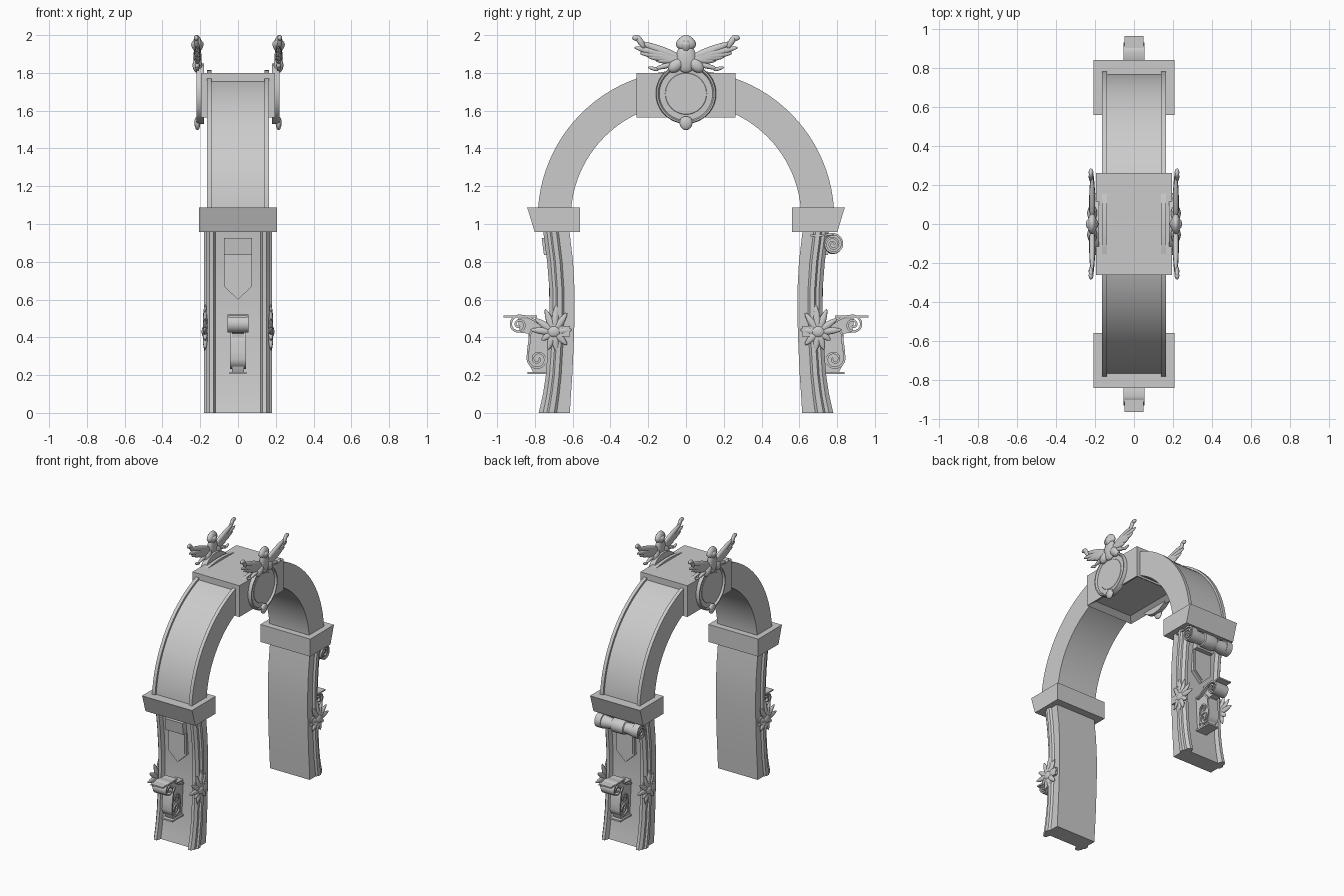
import bpy, bmesh
from math import sin, cos, pi, radians, atan2
from mathutils import Matrix, Vector

if "Cube" in bpy.data.objects:
    bpy.data.objects.remove(bpy.data.objects["Cube"])


def finish(name, bm, angle=35):
    bmesh.ops.recalc_face_normals(bm, faces=bm.faces)
    me = bpy.data.meshes.new(name)
    bm.to_mesh(me)
    bm.free()
    me.shade_smooth()
    me.set_sharp_from_angle(angle=radians(angle))
    ob = bpy.data.objects.new(name, me)
    bpy.context.collection.objects.link(ob)
    return ob


def loft(name, rings):
    """Skin closed cross-sections and cap both ends."""
    bm = bmesh.new()
    rows = [[bm.verts.new(p) for p in r] for r in rings]
    n = len(rows[0])
    for a, b in zip(rows, rows[1:]):
        for i in range(n):
            bm.faces.new((a[i], a[(i + 1) % n], b[(i + 1) % n], b[i]))
    bm.faces.new(rows[0])
    bm.faces.new(rows[-1])
    return finish(name, bm)


def prism_x(name, pts, x0, x1, sy=1):
    """Outline in (outward y, z), extruded along x."""
    return loft(name, [[(x, sy * u, z) for u, z in pts] for x in (x0, x1)])


def prism_y(name, pts, y0, y1, sy=1):
    """Outline in (x, z), extruded along y."""
    return loft(name, [[(u, sy * y, z) for u, z in pts] for y in (y0, y1)])


def rect(a, b, c, d):
    return [(a, c), (b, c), (b, d), (a, d)]


def lathe_x(name, profile, cy, cz, sx=1, n=48):
    """Profile of (x, radius) turned around an x axis."""
    return loft(name, [[(sx * x, cy + r * cos(2 * pi * i / n), cz + r * sin(2 * pi * i / n))
                        for i in range(n)] for x, r in profile])


def spiral(cu, cz, r0, r1, start, turns, n=44):
    out = []
    for i in range(n + 1):
        t = i / n
        a = radians(start) - 2 * pi * turns * t
        r = r0 + (r1 - r0) * t
        out.append((cu + r * cos(a), cz + r * sin(a)))
    return out


def ribbon(name, path, th, x0, x1, sy):
    """Flat strip of thickness th following a (y, z) path."""
    rings = []
    for i, p in enumerate(path):
        d = Vector(path[min(i + 1, len(path) - 1)]) - Vector(path[max(i - 1, 0)])
        d.normalize()
        n = Vector((-d.y, d.x)) * th / 2
        a, b = Vector(p) + n, Vector(p) - n
        rings.append([(x0, sy * a.x, a.y), (x1, sy * a.x, a.y),
                      (x1, sy * b.x, b.y), (x0, sy * b.x, b.y)])
    return loft(name, rings)


def leaf(bm, x, p0, p1, w, t, taper=0.5):
    """Flattened, tapering ellipsoid from p0 to p1 in the (y, z) plane."""
    dy, dz = p1[0] - p0[0], p1[1] - p0[1]
    vs = bmesh.ops.create_uvsphere(bm, u_segments=12, v_segments=10, radius=1)["verts"]
    for v in vs:
        k = 1 - taper * v.co.z
        v.co.x *= k * t
        v.co.y *= k * w
        v.co.z *= (dy * dy + dz * dz) ** 0.5 / 2
    m = Matrix.Translation((x, (p0[0] + p1[0]) / 2, (p0[1] + p1[1]) / 2)) \
        @ Matrix.Rotation(-atan2(dy, dz), 4, 'X')
    bmesh.ops.transform(bm, matrix=m, verts=vs)


# Round arch with raised rails along its outer edges
sec = [(-.165, .61), (.165, .61), (.165, .785), (.14, .785), (.14, .77),
       (-.14, .77), (-.14, .785), (-.165, .785)]
loft("arch", [[(x, r * cos(pi * i / 48), 1.03 + r * sin(pi * i / 48)) for x, r in sec]
              for i in range(49)])

# Keystone block with a shallow recess below
bm = bmesh.new()
bmesh.ops.create_cube(bm, size=1, matrix=Matrix.Translation((0, 0, 1.682))
                      @ Matrix.Diagonal((.39, .525, .235, 1)))
bm.faces.ensure_lookup_table()
under = min(bm.faces, key=lambda f: f.calc_center_median().z)
bmesh.ops.inset_region(bm, faces=[under], thickness=.06)
bmesh.ops.translate(bm, verts=under.verts, vec=(0, 0, .03))
finish("keystone", bm)

for sx in (-1, 1):
    # Medallion on each face of the keystone
    lathe_x("medallion", [(.18, .16), (.212, .16), (.22, .156), (.22, .148), (.212, .143),
                          (.206, .141), (.206, .11), (.208, .108)], 0, 1.69, sx)
    # Winged crest above it, drop below it
    bm = bmesh.new()
    x = sx * .215
    leaf(bm, x, (0, 1.80), (0, 1.96), .055, .022, .1)
    leaf(bm, x, (0, 1.92), (0, 2.0), .052, .024, .25)
    leaf(bm, x, (0, 1.975), (0, 1.90), .03, .03, .5)
    leaf(bm, x, (0, 1.57), (0, 1.497), .035, .016, .1)
    for s in (-1, 1):
        for tip, w in (((.25, 1.965), .022), ((.275, 1.935), .022), ((.245, 1.905), .022),
                       ((.205, 1.885), .022), ((.16, 1.865), .022)):
            leaf(bm, x, (s * .02, 1.875), (s * tip[0], tip[1]), w, .015, .2)
        leaf(bm, x + sx * .006, (s * .22, 1.93), (s * .262, 2.0), .016, .012, -.1)
        leaf(bm, x + sx * .006, (s * .245, 1.985), (s * .285, 1.985), .015, .012, 0)
        leaf(bm, x, (s * .02, 1.87), (s * .09, 1.81), .034, .026, 0)
        leaf(bm, x, (s * .06, 1.85), (s * .165, 1.822), .014, .013, .2)
        leaf(bm, x, (s * .145, 1.815), (s * .20, 1.83), .01, .01, .1)
    finish("winged_crest", bm, 60)

# Pillar: height, inner face, outer face
bow = [(0, .615, .78), (.05, .612, .768), (.1, .609, .757), (.2, .602, .742), (.35, .595, .731),
       (.5, .59, .723), (.65, .59, .723), (.8, .598, .735), (.97, .618, .757)]
half = [(.165, 0), (.165, .42), (.178, .5), (.18, .68), (.168, .74), (.168, .86),
        (.152, 1), (.13, 1), (.12, .78)]
pillar_sec = half + [(-x, d) for x, d in reversed(half)]

for sy in (-1, 1):
    loft("pillar", [[(x, sy * (a + (b - a) * d), z) for x, d in pillar_sec] for z, a, b in bow])

    # Capital with flared outer side
    prism_x("capital", [(.56, .957), (.80, .957), (.805, .97), (.835, 1.07), (.842, 1.088),
                        (.56, 1.088)], -.207, .207, sy)

    # Pointed pendant panel and plate above it
    prism_y("pendant_panel", [(-.075, .835), (-.075, .67), (0, .60), (.075, .67), (.075, .835)],
            .66, .718, sy)
    prism_y("pendant_face", [(-.063, .825), (-.063, .677), (0, .617), (.063, .677), (.063, .825)],
            .66, .724, sy)
    prism_x("pendant_plate", [(.68, .835), (.752, .835), (.764, .925), (.69, .925)],
            -.073, .073, sy)

    # Scrolled bracket on the outer face
    prism_x("bracket_body", [(.68, .21), (.81, .215), (.835, .27), (.828, .35), (.835, .42),
                             (.88, .425), (.89, .50), (.83, .50), (.78, .47), (.68, .47)],
            -.032, .032, sy)
    ribbon("bracket_upper_scroll", [(.72, .455), (.765, .465), (.80, .49), (.84, .51)]
           + spiral(.885, .467, .048, .008, 90, 1.6), .012, -.055, .055, sy)
    ribbon("bracket_lower_scroll", [(.80, .45), (.825, .42), (.83, .37), (.836, .33)]
           + spiral(.785, .285, .053, .008, 0, 1.6), .012, -.042, .042, sy)
    ribbon("bracket_inner_scroll", [(.74, .24), (.735, .30), (.74, .34)]
           + spiral(.775, .36, .034, .006, 180, 1.3), .01, -.038, .038, sy)
    prism_x("bracket_top_plate", rect(.79, .965, .506, .516), -.05, .05, sy)
    prism_x("bracket_foot_plate", rect(.68, .84, .205, .217), -.045, .045, sy)

    # Leaf rosettes on both sides of the pillar
    for sx in (-1, 1):
        bm = bmesh.new()
        for tip in ((.63, .53), (.685, .575), (.745, .55), (.80, .50), (.825, .44),
                    (.765, .385), (.73, .335), (.685, .325), (.63, .36), (.605, .44)):
            leaf(bm, sx * .174, (.70 * sy, .43), (tip[0] * sy, tip[1]), .019, .012, .3)
        leaf(bm, sx * .178, (.665 * sy, .43), (.735 * sy, .43), .032, .015, 0)
        finish("leaf_rosette", bm, 60)
        prism_x("rosette_bar", rect(.615, .70, .405, .46), sx * .15, sx * .182, sy)

# Volute roll under the back capital only
cu, cz = .778, .893
roll = [(.165, .047), (.13, .05), (.075, .04), (.055, .041), (.05, .049), (.03, .052)]
lathe_x("volute_roll", roll + [(-x, r) for x, r in reversed(roll)], cu, cz, 1, 32)
for sx in (-1, 1):
    ribbon("volute_end", [(.66, .94), (.72, .94)] + spiral(cu, cz, .054, .006, 90, 2.3, 60),
           .011, sx * .13, sx * .178, 1)
prism_x("volute_tongue", [(.66, .93), (.77, .93), (.78, .95), (.66, .955)], -.15, .15)
